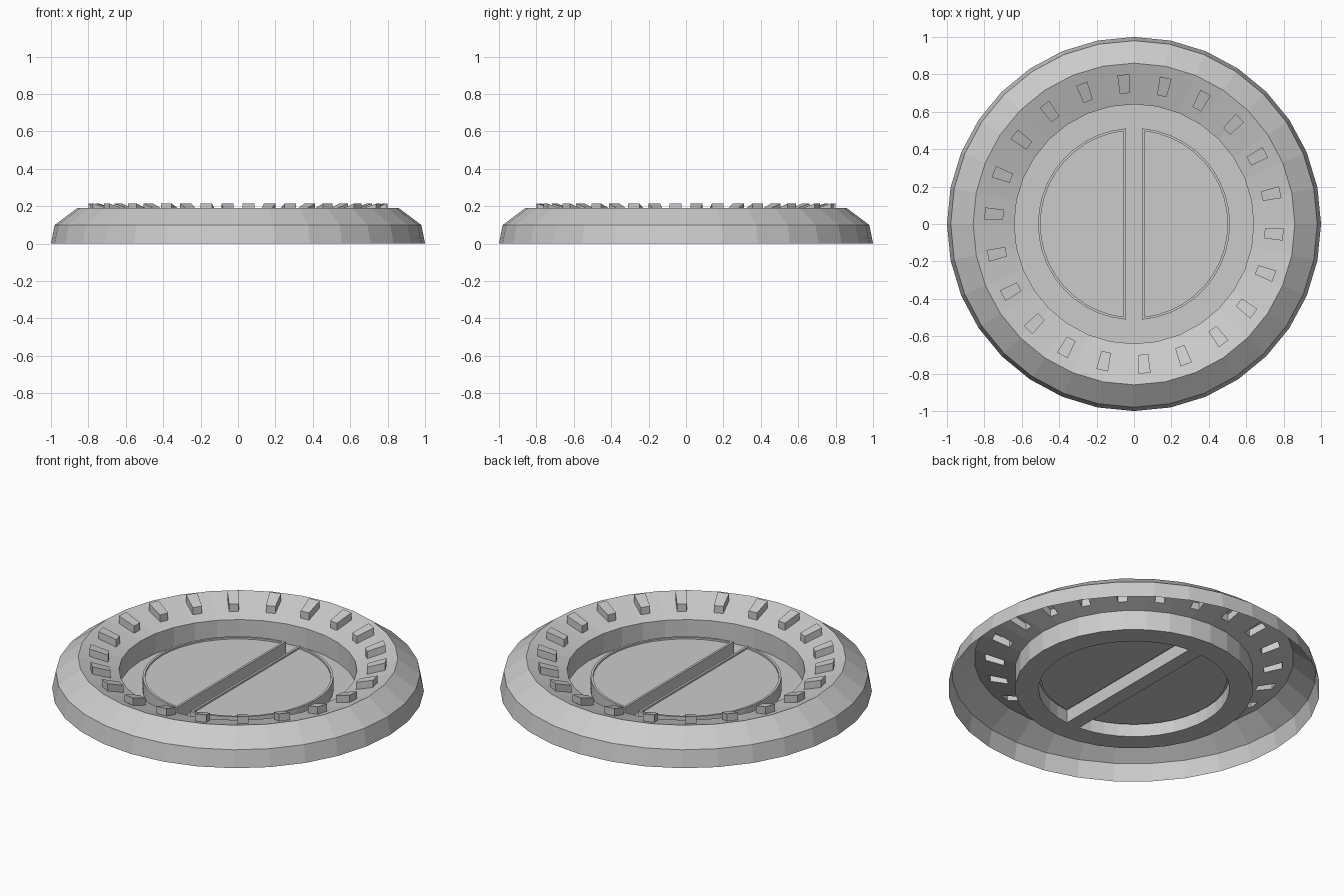
import bpy
from math import sin, cos, pi, tau, radians
from mathutils import Vector
from mathutils.geometry import delaunay_2d_cdt

if "Cube" in bpy.data.objects:
    bpy.data.objects.remove(bpy.data.objects["Cube"])

N = 32            # sides of the round cover
STUDS = 22        # raised studs around the sloped ring
R_OUT, R_IN, Z_OUT, Z_IN = 0.86, 0.64, 0.19, 0.118


def make_object(name, verts, faces):
    mesh = bpy.data.meshes.new(name)
    mesh.from_pydata([tuple(v) for v in verts], [], faces)
    obj = bpy.data.objects.new(name, mesh)
    bpy.context.collection.objects.link(obj)
    return obj


def circle(r, z=0.0):
    return [Vector((r * cos(tau * i / N), r * sin(tau * i / N), z)) for i in range(N)]


def skin(name, stacks, cap=False):
    """Bridge each stack of matching loops, optionally closing the last loop."""
    verts, faces = [], []
    for loops in stacks:
        n, base = len(loops[0]), len(verts)
        for loop in loops:
            verts += loop
        for k in range(len(loops) - 1):
            a, b = base + k * n, base + (k + 1) * n
            faces += [(a + i, a + (i + 1) % n, b + (i + 1) % n, b + i) for i in range(n)]
        if cap:
            faces.append(tuple(range(len(verts) - n, len(verts))))
    return make_object(name, verts, faces)


def poly_radius(x, y):
    """Radius measured on the N-sided polygon rather than the true circle."""
    apothem = max(x * cos(tau * (i + .5) / N) + y * sin(tau * (i + .5) / N) for i in range(N))
    return apothem / cos(pi / N)


def inside(p, loop):
    return all((b.x - a.x) * (p.y - a.y) - (b.y - a.y) * (p.x - a.x) > 0
               for a, b in zip(loop, loop[1:] + loop[:1]))


def sheet(name, loops, holes, height, spokes=False):
    """Fill between loops, leaving the convex holes open."""
    pts, edges = [], []
    for loop in loops + holes:
        base, n = len(pts), len(loop)
        pts += [Vector((v.x, v.y)) for v in loop]
        edges += [(base + i, base + (i + 1) % n) for i in range(n)]
    if spokes:
        edges += [(i, N + i) for i in range(N)]
    out, _, tris, *_ = delaunay_2d_cdt(pts, edges, [], 0, 1e-6)
    keep = []
    for t in tris:
        c = sum((out[i] for i in t), Vector((0, 0))) / len(t)
        if not any(inside(c, h) for h in holes):
            keep.append(tuple(t))
    return make_object(name, [(p.x, p.y, height(p.x, p.y)) for p in out], keep)


def slope(x, y):
    t = (poly_radius(x, y) - R_IN) / (R_OUT - R_IN)
    return Z_IN + t * (Z_OUT - Z_IN)


# Outer rim and inner well wall
skin("outer_rim", [[circle(1.0, 0), circle(0.98, 0.1), circle(R_OUT, Z_OUT)]])
skin("well_wall", [[circle(R_IN, Z_IN), circle(R_IN, 0)]])

# Hollow studs on the sloped ring
stud_bases, stud_stacks = [], []
for k in range(STUDS):
    a = radians(94.09) + tau * k / STUDS
    u, v = Vector((cos(a), sin(a), 0)), Vector((-sin(a), cos(a), 0))
    base = [u * r + v * w for r, w in
            ((0.70, 0.026), (0.70, -0.026), (0.80, -0.032), (0.80, 0.032))]
    for p in base:
        p.z = slope(p.x, p.y)
    stud_bases.append(base)
    stud_stacks.append([base, [p + Vector((0, 0, 0.043)) for p in base]])
skin("studs", stud_stacks, cap=True)

# Sloped ring, open under each stud and over the well
well = circle(R_IN)
sheet("sloped_ring", [circle(R_OUT), well], stud_bases + [well], slope, spokes=True)


# Two half-round raised plates with a thin lip, hollow below
def half_disc(r, x0, z, side, steps=20):
    y0 = (r * r - x0 * x0) ** 0.5
    from math import atan2
    a0 = atan2(y0, x0)
    pts = [Vector((r * cos(a), r * sin(a), z)) for a in
           (-a0 + 2 * a0 * i / steps for i in range(steps + 1))]
    return pts if side > 0 else [Vector((-p.x, -p.y, p.z)) for p in pts]


plates = []
for side in (1, -1):
    plates.append([half_disc(0.513, 0.043, 0, side), half_disc(0.513, 0.043, 0.078, side),
                   half_disc(0.50, 0.056, 0.078, side), half_disc(0.50, 0.056, 0.068, side)])
skin("half_round_plates", plates, cap=True)

# Well floor with the centre bar left between the plates
sheet("well_floor", [well], [p[0] for p in plates], lambda x, y: 0.0)
